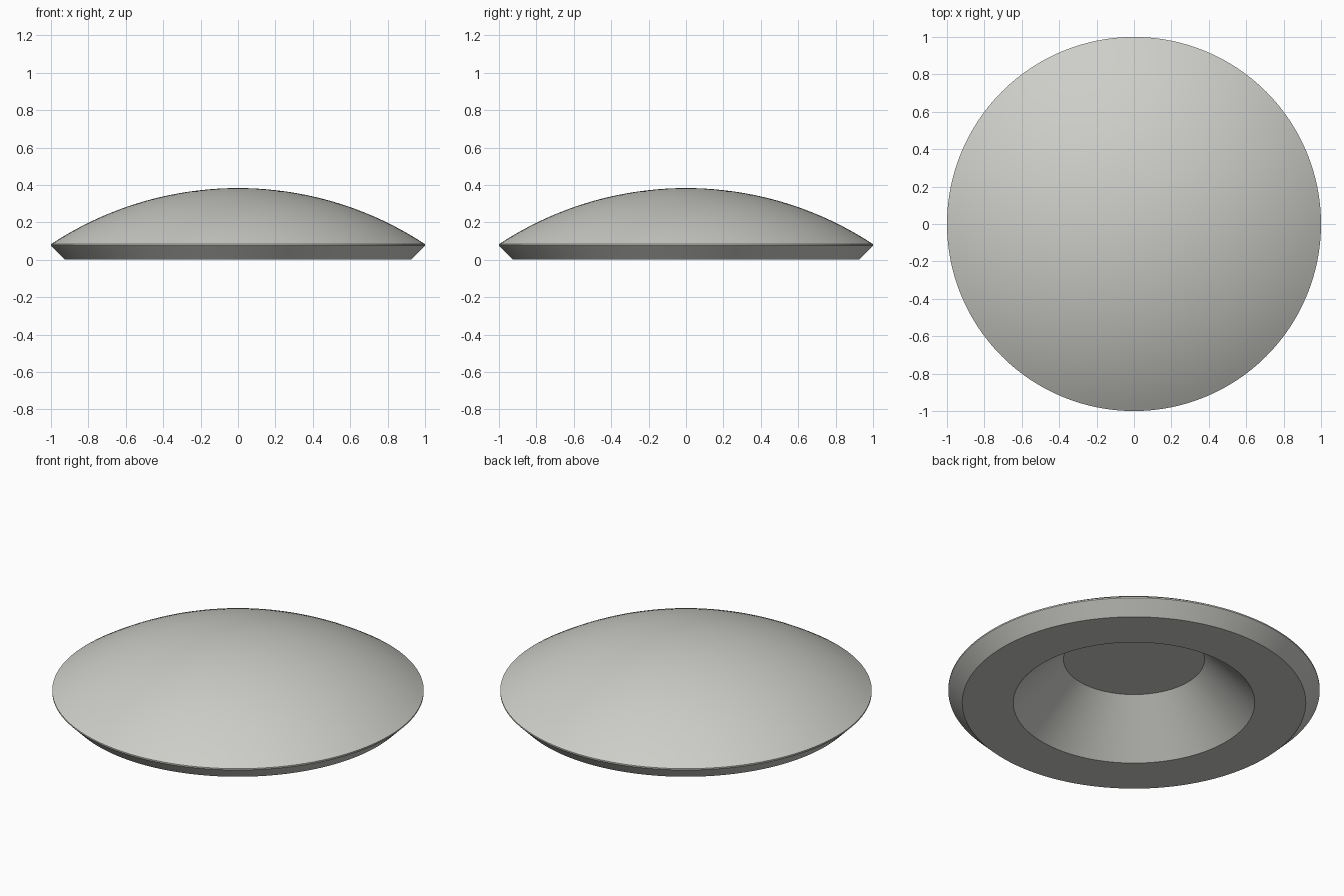
import bpy
import bmesh
import math

if "Cube" in bpy.data.objects:
    bpy.data.objects.remove(bpy.data.objects["Cube"])

SEGMENTS = 128
DOME_RINGS = 20
RIM_Z, TOP_Z = 0.083, 0.383

# Flat colour
grey = bpy.data.materials.new("warm light grey")
grey.diffuse_color = (0.61, 0.61, 0.58, 1.0)
grey.use_nodes = True
grey.node_tree.nodes["Principled BSDF"].inputs["Base Color"].default_value = grey.diffuse_color

# Underside: recess floor, sloped recess wall, flat foot ring, chamfer, thin lip
profile = [(0, 0.27), (0.38, 0.27), (0.65, 0), (0.925, 0), (1, 0.075)]

# Dome: shallow spherical cap from the rim to the crown
rise = TOP_Z - RIM_Z
radius = (1 + rise * rise) / (2 * rise)
half_angle = math.asin(1 / radius)
for i in range(DOME_RINGS + 1):
    a = half_angle * (1 - i / DOME_RINGS)
    profile.append((radius * math.sin(a), TOP_Z - radius * (1 - math.cos(a))))

# Revolve the profile around z
bm = bmesh.new()
verts = [bm.verts.new((r, 0, z)) for r, z in profile]
edges = [bm.edges.new(pair) for pair in zip(verts, verts[1:])]
bmesh.ops.spin(bm, geom=verts + edges, cent=(0, 0, 0), axis=(0, 0, 1),
               angle=math.tau, steps=SEGMENTS, use_merge=True)
bmesh.ops.remove_doubles(bm, verts=bm.verts, dist=0.0001)
bmesh.ops.recalc_face_normals(bm, faces=bm.faces)

mesh = bpy.data.meshes.new("domed_cap")
bm.to_mesh(mesh)
bm.free()
mesh.materials.append(grey)
cap = bpy.data.objects.new("domed_cap", mesh)
bpy.context.collection.objects.link(cap)

# Smooth dome and walls, crisp rim and recess edges
bpy.context.view_layer.objects.active = cap
cap.select_set(True)
bpy.ops.object.shade_smooth_by_angle(angle=math.radians(25))
